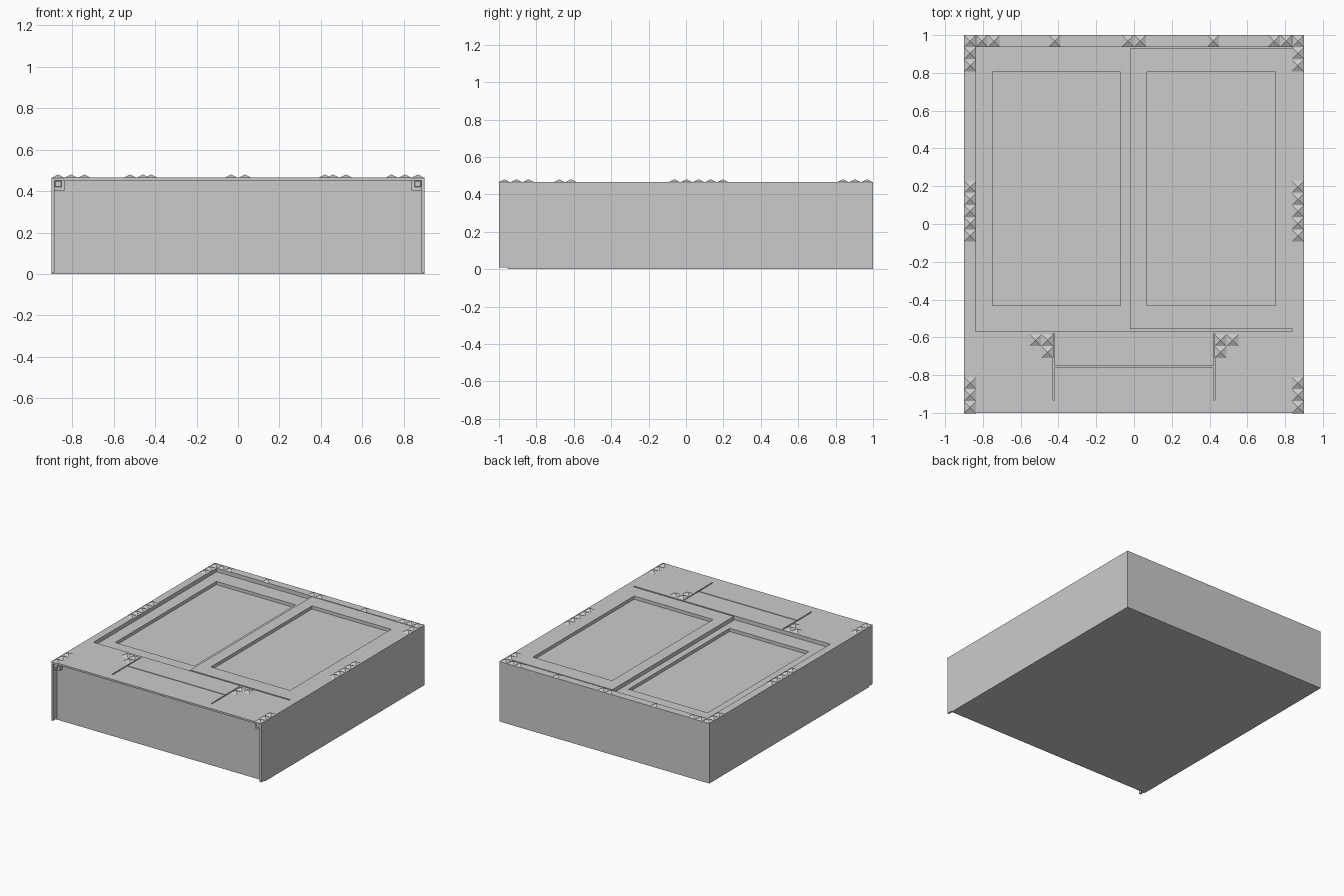
import bpy

old = bpy.data.objects.get("Cube")
if old:
    bpy.data.objects.remove(old, do_unlink=True)

grey = bpy.data.materials.new("plain grey")
grey.use_nodes = True
COLOUR = (0.6, 0.6, 0.6, 1)
grey.diffuse_color = COLOUR
grey.node_tree.nodes["Principled BSDF"].inputs["Base Color"].default_value = COLOUR

TOP = 0.465       # deck height
FRONT = -0.952    # recessed front wall
STUD = 0.063      # stud width


def box(name, x, y, z):
    """Box from (min, max) ranges on each axis."""
    bpy.ops.mesh.primitive_cube_add(size=1)
    ob = bpy.context.object
    ob.name = ob.data.name = name
    for v in ob.data.vertices:
        v.co = [r[0] if c < 0 else r[1] for c, r in zip(v.co, (x, y, z))]
    ob.data.materials.append(grey)
    return ob


def cut(target, x, y, z):
    """Subtract a box from the target."""
    cutter = box("cutter", x, y, z)
    cutter.hide_render = True
    mod = target.modifiers.new("cut", "BOOLEAN")
    mod.operation = "DIFFERENCE"
    mod.solver = "EXACT"
    mod.object = cutter
    bpy.context.view_layer.objects.active = target
    bpy.ops.object.modifier_apply(modifier=mod.name)
    bpy.data.objects.remove(cutter, do_unlink=True)


# Main body with a front wall set back between posts and a top lip
body = box("body", (-0.9, 0.9), (-1, 1), (0, TOP))
cut(body, (-0.886, 0.886), (-1.1, FRONT), (-0.1, 0.451))
cut(body, (-1, 1), (-1.1, FRONT), (-0.1, 0.008))

# Sunken left panel and the rail grooves behind and in front of both panels
cut(body, (-0.84, -0.02), (-0.56, 0.934), (TOP - 0.03, 1))
cut(body, (-0.84, 0.84), (-0.568, -0.557), (TOP - 0.03, 1))
cut(body, (-0.84, 0.84), (0.93, 0.938), (TOP - 0.03, 1))

# Inset fields of the two panels
cut(body, (-0.75, -0.072), (-0.432, 0.806), (TOP - 0.055, 1))
cut(body, (0.07, 0.748), (-0.432, 0.806), (TOP - 0.025, 1))

# Seams of the front hatch
for s in (-1, 1):
    cut(body, (s * 0.424 - 0.004, s * 0.424 + 0.004), (-0.932, -0.58), (TOP - 0.01, 1))
cut(body, (-0.424, 0.424), (-0.759, -0.752), (TOP - 0.01, 1))

# Corner brackets with square bolts under the lip
for side, s in (("left", 1), ("right", -1)):
    box(side + "_corner_bracket", sorted((s * 0.837, s * 0.887)), (-0.985, FRONT), (0.403, 0.452))
    bolt = box(side + "_corner_bolt", sorted((s * 0.852, s * 0.884)), (-0.994, -0.98), (0.419, 0.45))
    bevel = bolt.modifiers.new("bevel", "BEVEL")
    bevel.width = 0.003

# Pyramid studs: edge columns, back row and hatch corners
spots = []
for s in (-1, 1):
    for start, count in ((0.968, 3), (0.196, 5), (-0.842, 3)):
        spots += [(s * 0.868, start - i * 0.0645) for i in range(count)]
    spots += [(s * x, 0.968) for x in (0.033, 0.42, 0.742, 0.806)]
    spots += [(s * 0.522, -0.615), (s * 0.458, -0.615), (s * 0.458, -0.678)]

bpy.ops.mesh.primitive_cone_add(vertices=4, radius1=STUD * 0.5 ** 0.5, radius2=0, depth=0.016)
first = bpy.context.object
first.name = "stud"
mesh = first.data
mesh.materials.append(grey)
for v in mesh.vertices:
    v.co.x, v.co.y = (v.co.x - v.co.y) * 0.5 ** 0.5, (v.co.x + v.co.y) * 0.5 ** 0.5
for i, (x, y) in enumerate(spots):
    stud = first if i == 0 else bpy.data.objects.new("stud", mesh)
    if i:
        bpy.context.collection.objects.link(stud)
    stud.location = (x, y, TOP + 0.0075)
